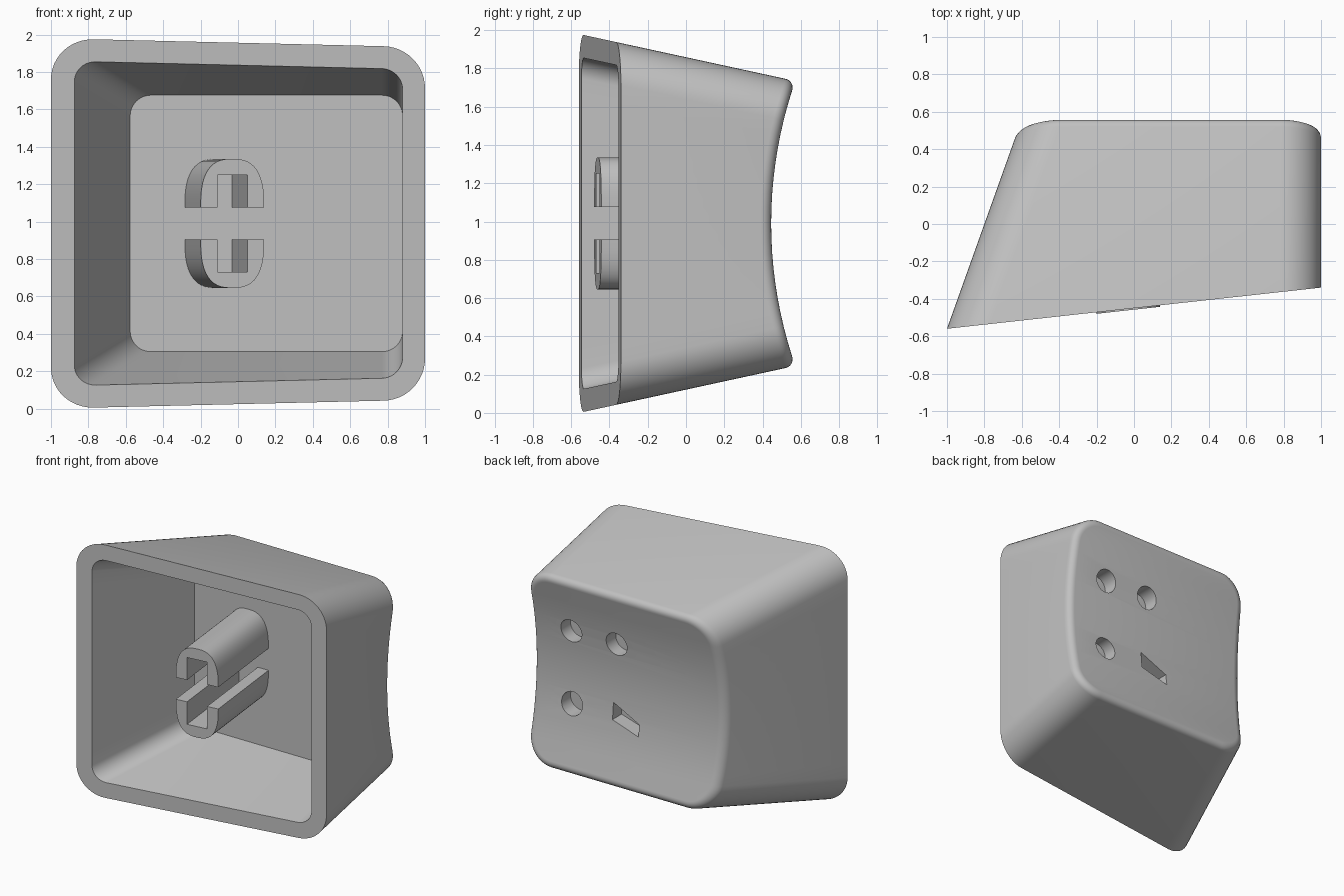
import bpy, bmesh, math

if "Cube" in bpy.data.objects:
    bpy.data.objects.remove(bpy.data.objects["Cube"], do_unlink=True)

MID = 0.99          # height of the symmetry plane
FRONT = -0.56       # y of the foremost rim corner
CEILING = 0.29      # y of the cavity floor
DISH_R = 2.25       # radius of the scooped back
FILLET = 0.055
TILT = 0.11         # slope of the open rim

plastic = bpy.data.materials.new("grey plastic")
plastic.use_nodes = True
colour = (0.53, 0.53, 0.53, 1)
plastic.diffuse_color = colour
plastic.node_tree.nodes["Principled BSDF"].inputs["Base Color"].default_value = colour


def make_object(name, bm):
    bmesh.ops.recalc_face_normals(bm, faces=bm.faces)
    mesh = bpy.data.meshes.new(name)
    bm.to_mesh(mesh)
    bm.free()
    mesh.materials.append(plastic)
    obj = bpy.data.objects.new(name, mesh)
    bpy.context.collection.objects.link(obj)
    return obj


def make_active(obj):
    bpy.ops.object.select_all(action='DESELECT')
    obj.select_set(True)
    bpy.context.view_layer.objects.active = obj


def extrude_outline(name, front, back):
    """Closed solid between two matching outlines."""
    bm = bmesh.new()
    a = [bm.verts.new(p) for p in front]
    b = [bm.verts.new(p) for p in back]
    bm.faces.new(a)
    bm.faces.new(b)
    for i in range(len(a)):
        j = (i + 1) % len(a)
        bm.faces.new((a[i], a[j], b[j], b[i]))
    return make_object(name, bm)


# Surfaces that end the tapering walls
def rim(x, z):
    return FRONT + TILT * (x + 1)


def ceiling(x, z):
    return CEILING


def dish(x, z):
    return 0.445 + DISH_R - math.sqrt(DISH_R ** 2 - (z - MID) ** 2)


# One side of the rounded section, from top to bottom: (straight part, cos, sin)
STEPS, SIDE = 12, 14
arc = [math.pi / 2 * i / STEPS for i in range(STEPS + 1)]
rows = [(1, math.sin(a), math.cos(a)) for a in arc]
rows += [(1 - 2 * i / SIDE, 1, 0) for i in range(1, SIDE)]
rows += [(-1, math.cos(a), -math.sin(a)) for a in arc]
COUNT = len(rows)


def section(surface, inset=0.0, radius=0.22, drop=0.0):
    """Rounded section of the tapered walls where they meet a surface."""
    points = []
    for side, keys in ((1, rows), (-1, rows[::-1])):
        for straight, c, s in keys:
            y = 0.0
            for _ in range(8):
                depth = y - FRONT
                half = MID - 0.217 * depth - inset
                edge = 1 - inset if side > 0 else -1 + 0.357 * depth + inset
                x = edge - side * radius * (1 - c)
                z = MID + (half - radius) * straight + radius * s
                y = surface(x, z) - drop
            points.append((x, y, z))
    return points


# Shell: cavity, rim, outer walls, rounded edge and scooped back
loops = [section(ceiling, 0.12, 0.11), section(rim, 0.12, 0.11), section(rim)]
for i in range(7):
    a = math.pi / 2 * i / 6
    cut = FILLET * (1 - math.cos(a))
    loops.append(section(dish, cut, 0.22 - cut, FILLET * (1 - math.sin(a))))
bm = bmesh.new()
rings = [[bm.verts.new(p) for p in loop] for loop in loops]
for a, b in zip(rings, rings[1:]):
    for i in range(2 * COUNT):
        j = (i + 1) % (2 * COUNT)
        bm.faces.new((a[i], a[j], b[j], b[i]))
bm.faces.new(rings[0])
last = rings[-1]
for i in range(COUNT - 1):
    bm.faces.new((last[i], last[i + 1], last[-2 - i], last[-1 - i]))
shell = make_object("shell", bm)

# Blind recesses in the back: three round ones and a slanted slot
circle = [(0.09 * math.cos(math.tau * i / 32), 0.09 * math.sin(math.tau * i / 32))
          for i in range(32)]
outlines = [[(cx + x, cz + z) for x, z in circle]
            for cx, cz in ((0.66, 1.31), (0.27, 1.31), (0.66, 0.74))]
outlines.append([(0.31, 0.71), (0.31, 0.84), (0.08, 0.73), (0.08, 0.64)])
make_active(shell)
for outline in outlines:
    cutter = extrude_outline("recess_cutter", [(x, 0.35, z) for x, z in outline],
                             [(x, 0.8, z) for x, z in outline])
    cutter.hide_render = True
    mod = shell.modifiers.new("recess", 'BOOLEAN')
    mod.operation = 'DIFFERENCE'
    mod.solver = 'EXACT'
    mod.object = cutter
    make_active(shell)
    bpy.ops.object.modifier_apply(modifier=mod.name)
    bpy.data.objects.remove(cutter, do_unlink=True)

# Stem: two notched halves, square to the tilted rim
half_outline = []
for i in range(25):
    a = math.pi * i / 24
    c, s = math.cos(a), math.sin(a)
    half_outline.append((0.17 * math.copysign(abs(c) ** 0.75, c),
                         0.085 + 0.26 * abs(s) ** 0.75))
half_outline += [(-0.08, 0.085), (-0.08, 0.26), (0.08, 0.26), (0.08, 0.085)]
parts = [shell]
for name, sign in (("upper_stem", 1), ("lower_stem", -1)):
    front, back = [], []
    for u, v in half_outline:
        x, z = u - 0.03, MID + sign * v
        y = -0.458 + TILT * x
        front.append((x, y, z))
        back.append((x - TILT * (CEILING + 0.01 - y), CEILING + 0.01, z))
    parts.append(extrude_outline(name, front, back))

for part in parts:
    make_active(part)
    bpy.ops.object.shade_smooth_by_angle(angle=math.radians(30))
